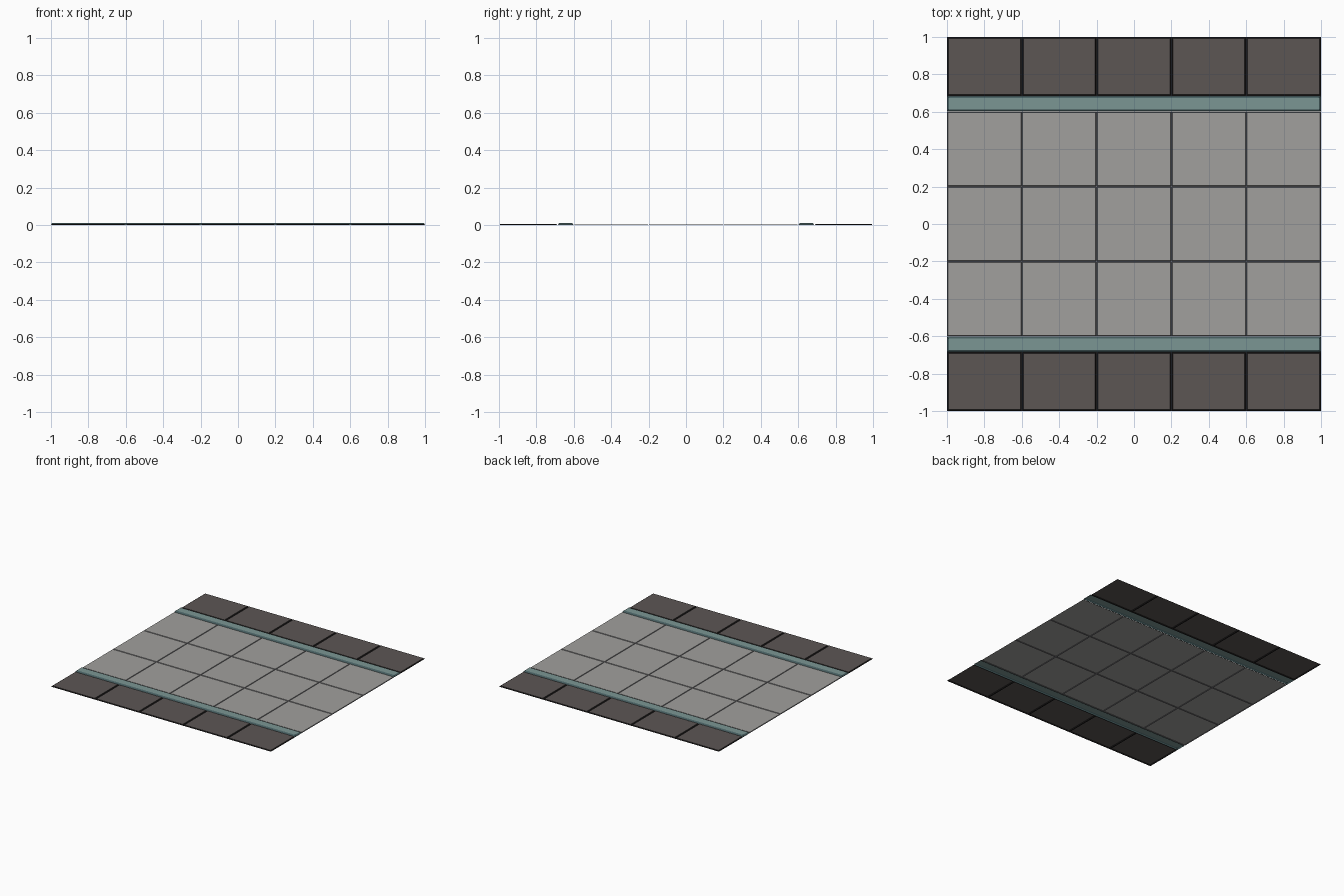
import bpy, bmesh

if "Cube" in bpy.data.objects:
    bpy.data.objects.remove(bpy.data.objects["Cube"])


def mat(name, rgb):
    m = bpy.data.materials.new(name)
    lin = [((c / 255 + 0.055) / 1.055) ** 2.4 for c in rgb]
    m.diffuse_color = (*lin, 1)
    m.use_nodes = True
    m.node_tree.nodes["Principled BSDF"].inputs["Base Color"].default_value = m.diffuse_color
    return m


LIGHT = mat("light_stone", (161, 160, 157))
GROUT = mat("grey_grout", (112, 111, 115))
DARK = mat("dark_stone", (92, 86, 84))
BLACK = mat("black_grout", (35, 33, 33))
TEAL = mat("teal", (123, 150, 148))
EDGE = mat("dark_teal", (72, 96, 98))


def panel(name, xs, ys, rings, mats):
    """Open sheet of raised tiles; each ring is (inset, height, material of the band inside it)."""
    bm = bmesh.new()
    for x0, x1 in zip(xs, xs[1:]):
        for y0, y1 in zip(ys, ys[1:]):
            prev = None
            for d, z, mi in rings:
                loop = [bm.verts.new((x, y, z)) for x, y in
                        ((x0 + d, y0 + d), (x1 - d, y0 + d), (x1 - d, y1 - d), (x0 + d, y1 - d))]
                if prev:
                    for i in range(4):
                        j = (i + 1) % 4
                        bm.faces.new((prev[i], prev[j], loop[j], loop[i])).material_index = band
                prev, band = loop, mi
            bm.faces.new(prev).material_index = band
    bmesh.ops.remove_doubles(bm, verts=bm.verts, dist=1e-5)
    me = bpy.data.meshes.new(name)
    bm.to_mesh(me)
    bm.free()
    for m in mats:
        me.materials.append(m)
    ob = bpy.data.objects.new(name, me)
    bpy.context.collection.objects.link(ob)


cols = [-1 + 0.4 * i for i in range(6)]

# Light centre tiles
panel("centre_tiles", cols, [-0.6, -0.2, 0.2, 0.6],
      [(0, 0, 1), (0.002, 0, 1), (0.005, 0.004, 0)], [LIGHT, GROUT])

# Dark border tiles and raised teal strips on both sides
for side, s in (("front", -1), ("back", 1)):
    panel(side + "_border_tiles", cols, sorted((s * 0.685, s)),
          [(0, 0, 1), (0.004, 0, 1), (0.008, 0.006, 0)], [DARK, BLACK])
    panel(side + "_strip", [-1, 1], sorted((s * 0.602, s * 0.685)),
          [(0, 0, 1), (0.004, 0.008, 1), (0.011, 0.012, 0)], [TEAL, EDGE])
